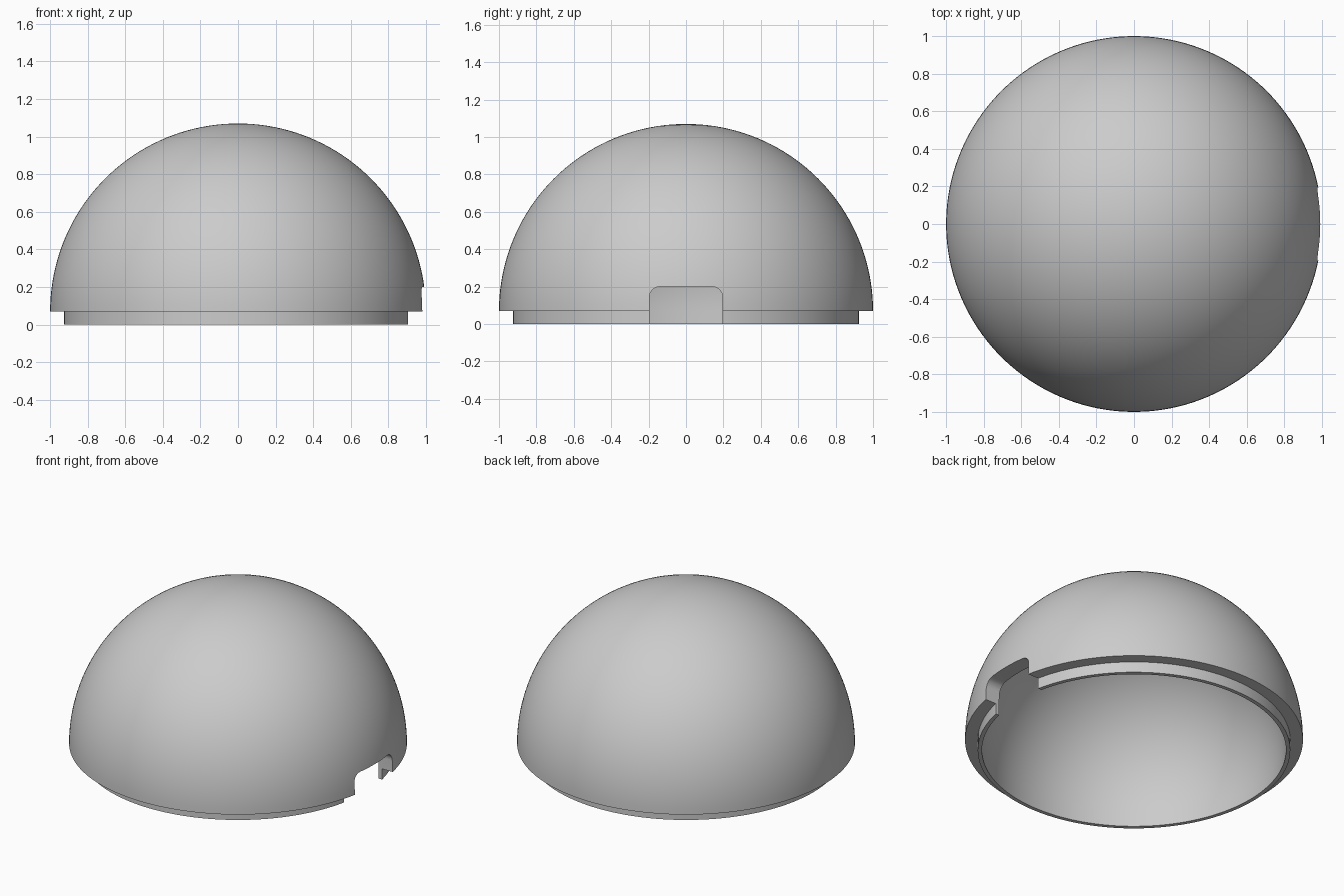
import bpy
import bmesh
from math import sin, cos, pi, radians
from mathutils import Vector

if "Cube" in bpy.data.objects:
    bpy.data.objects.remove(bpy.data.objects["Cube"], do_unlink=True)

RIM_Z = 0.07        # height of the dome's rim above the lip's foot
OUTER, INNER, LIP = 1.0, 0.9, 0.925
ARC_STEPS, SEGMENTS = 40, 160

grey = bpy.data.materials.new("plain grey")
grey.use_nodes = True
colour = (0.6, 0.6, 0.6, 1)
grey.diffuse_color = colour
grey.node_tree.nodes["Principled BSDF"].inputs["Base Color"].default_value = colour


def make_object(name, bm):
    bmesh.ops.recalc_face_normals(bm, faces=bm.faces)
    mesh = bpy.data.meshes.new(name)
    bm.to_mesh(mesh)
    bm.free()
    mesh.materials.append(grey)
    obj = bpy.data.objects.new(name, mesh)
    bpy.context.collection.objects.link(obj)
    return obj


def arc(radius):
    """Quarter circle from the pole down to the rim."""
    angles = [pi / 2 * i / ARC_STEPS for i in range(ARC_STEPS + 1)]
    return [Vector((radius * sin(a), 0, RIM_Z + radius * cos(a))) for a in angles]


# Hollow dome with a stepped lip, turned from one profile
profile = arc(OUTER)
profile += [Vector((LIP, 0, RIM_Z)), Vector((LIP, 0, 0)), Vector((INNER, 0, 0))]
profile += reversed(arc(INNER))
bm = bmesh.new()
verts = [bm.verts.new(p) for p in profile]
edges = [bm.edges.new(pair) for pair in zip(verts, verts[1:])]
bmesh.ops.spin(bm, geom=verts + edges, cent=(0, 0, 0), axis=(0, 0, 1),
               angle=2 * pi, steps=SEGMENTS, use_merge=True)
bmesh.ops.remove_doubles(bm, verts=bm.verts, dist=0.0001)
bmesh.ops.dissolve_degenerate(bm, edges=bm.edges, dist=0.0001)
dome = make_object("dome_shell", bm)

# Round-cornered block that cuts the notch in the left side
half, top, corner = 0.195, 0.2, 0.055
outline = [(-half, -0.1), (half, -0.1)]
for side in (1, -1):
    for i in range(9):
        a = pi / 2 * i / 8 + (0 if side > 0 else pi / 2)
        outline.append((side * (half - corner) + corner * cos(a),
                        top - corner + corner * sin(a)))
bm = bmesh.new()
face = bm.faces.new([bm.verts.new((0.6, y, z)) for y, z in outline])
grown = bmesh.ops.extrude_face_region(bm, geom=[face])["geom"]
bmesh.ops.translate(bm, vec=(0.6, 0, 0),
                    verts=[g for g in grown if isinstance(g, bmesh.types.BMVert)])
cutter = make_object("notch_cutter", bm)
cutter.hide_render = True

cut = dome.modifiers.new("notch", 'BOOLEAN')
cut.operation = 'DIFFERENCE'
cut.solver = 'EXACT'
cut.object = cutter
bpy.ops.object.select_all(action='DESELECT')
dome.select_set(True)
bpy.context.view_layer.objects.active = dome
bpy.ops.object.modifier_apply(modifier=cut.name)
bpy.data.objects.remove(cutter, do_unlink=True)

# Smooth shading with crisp rim and notch edges
bpy.ops.object.shade_smooth_by_angle(angle=radians(30))
